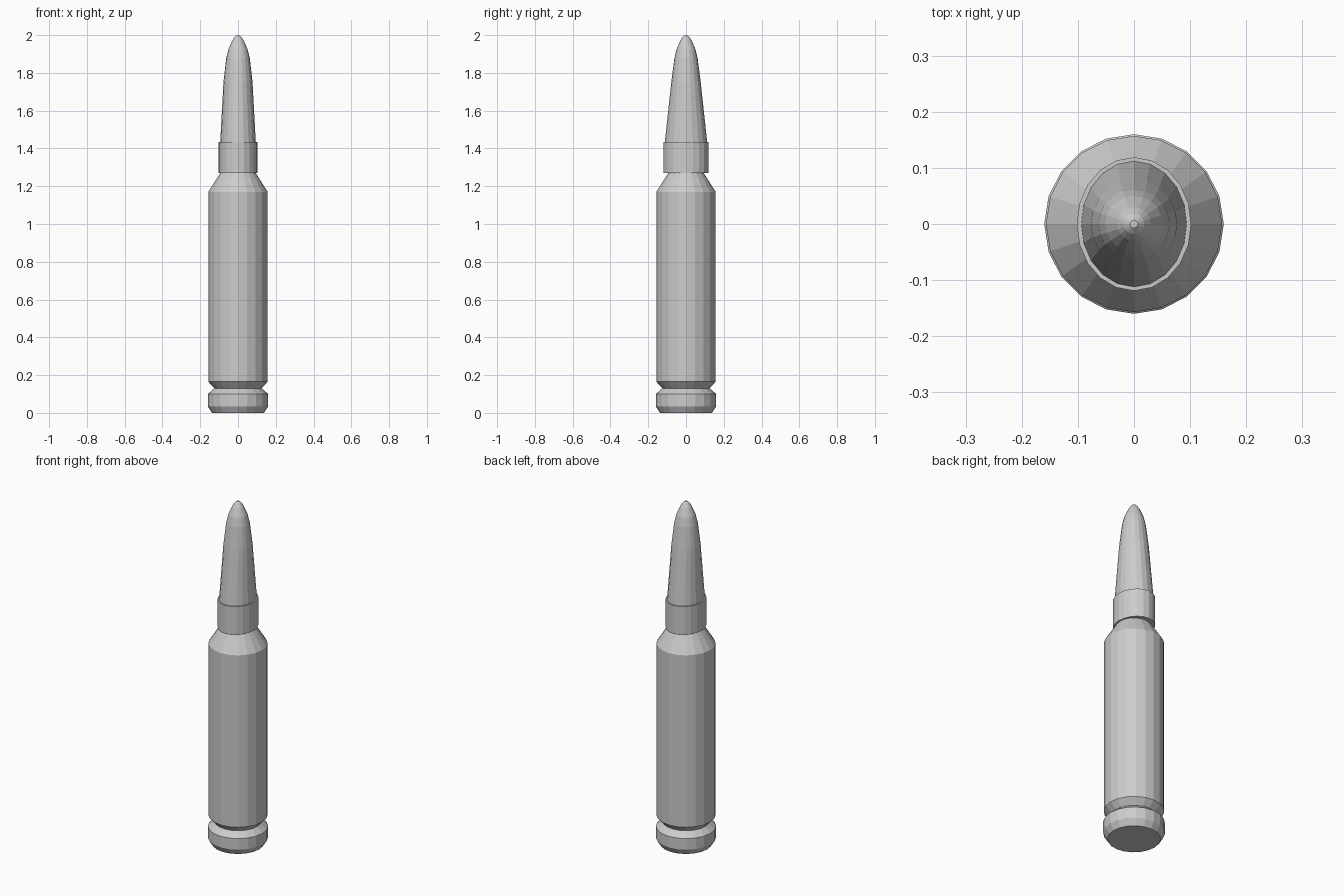
import bpy
import bmesh
from math import cos, sin, tau

SIDES = 20

cube = bpy.data.objects.get("Cube")
if cube:
    bpy.data.objects.remove(cube)

metal = bpy.data.materials.new("plain_grey")
metal.use_nodes = True
grey = (0.6, 0.6, 0.6, 1)
metal.diffuse_color = grey
metal.node_tree.nodes["Principled BSDF"].inputs["Base Color"].default_value = grey


def lathe(name, profile):
    """Closed, flat-faced solid from (x radius, y radius, z) rings."""
    bm = bmesh.new()
    rings = []
    for rx, ry, z in profile:
        rings.append([bm.verts.new((rx * cos(tau * i / SIDES), ry * sin(tau * i / SIDES), z))
                      for i in range(SIDES)])
    for low, high in zip(rings, rings[1:]):
        for i in range(SIDES):
            j = (i + 1) % SIDES
            bm.faces.new((low[i], low[j], high[j], high[i]))
    bm.faces.new(rings[0][::-1])
    bm.faces.new(rings[-1])
    mesh = bpy.data.meshes.new(name)
    bm.to_mesh(mesh)
    bm.free()
    mesh.materials.append(metal)
    obj = bpy.data.objects.new(name, mesh)
    bpy.context.collection.objects.link(obj)
    return obj


def round_rings(points):
    return [(r, r, z) for r, z in points]


# Base rim, extractor groove, straight body and sloped shoulder
lathe("case_body", round_rings([
    (0.138, 0), (0.160, 0.035), (0.160, 0.10), (0.125, 0.13),
    (0.157, 0.165), (0.157, 1.17), (0.094, 1.27)]))

# Slightly oval collar overhanging the shoulder
lathe("case_neck", [(0.102, 0.119, 1.27), (0.102, 0.119, 1.435)])

# Oval base tapering into a rounded, small flat tip
lathe("tapered_tip", [
    (0.096, 0.114, 1.40), (0.094, 0.112, 1.435), (0.077, 0.078, 1.75),
    (0.063, 0.062, 1.875), (0.051, 0.050, 1.925), (0.030, 0.030, 1.972),
    (0.018, 0.018, 1.99), (0.007, 0.007, 2.0)])
